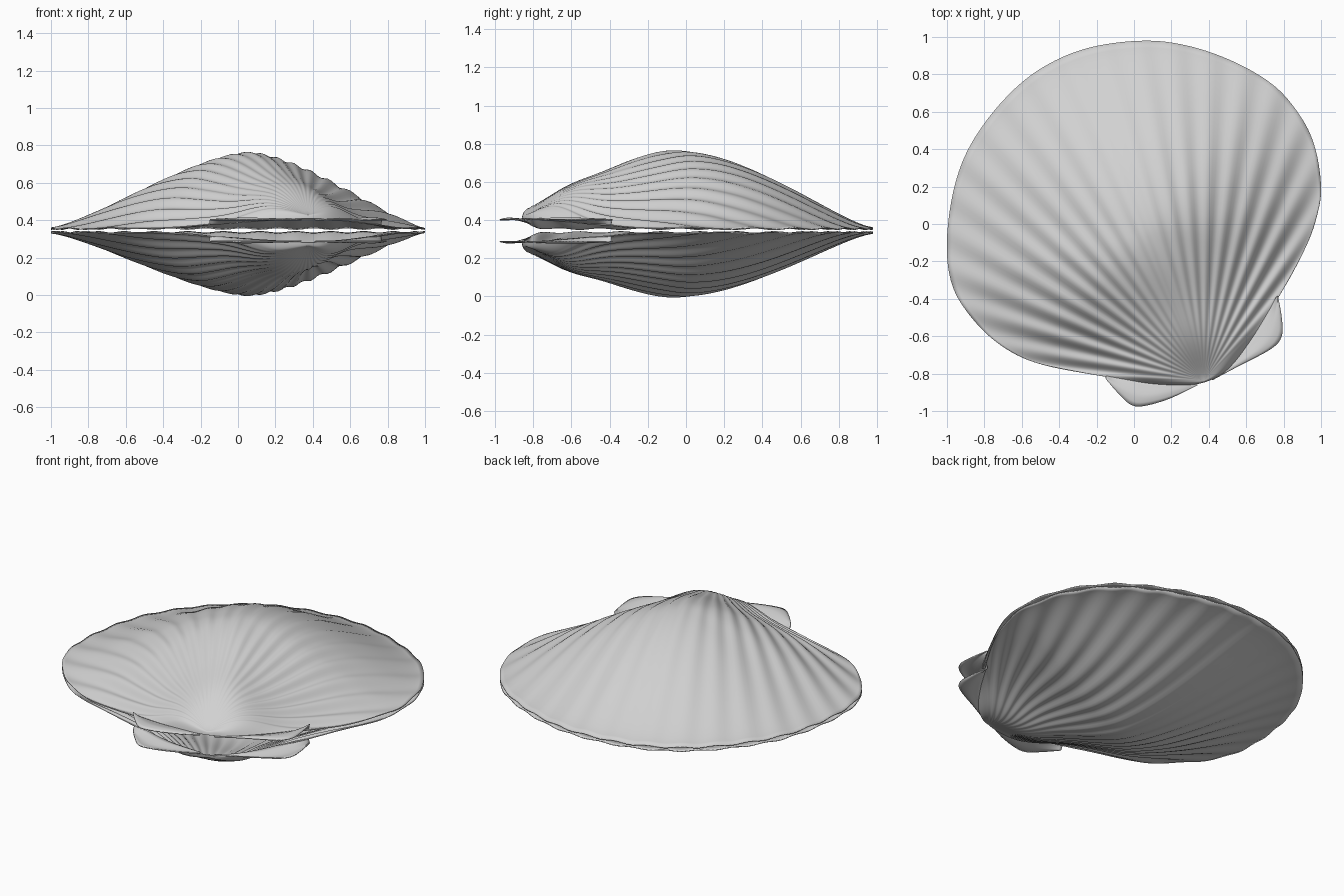
import bpy, math
from mathutils import Vector

if "Cube" in bpy.data.objects:
    bpy.data.objects.remove(bpy.data.objects["Cube"])

MID = 0.345                      # height of the plane between the two valves
BEAK = Vector((0.375, -0.835))   # point the ribs fan out from
PEAK = Vector((0.05, -0.05))     # top of the dome
RIBS = 22

shell = bpy.data.materials.new("shell_grey")
shell.diffuse_color = (0.64, 0.64, 0.64, 1)
shell.use_nodes = True
shell.node_tree.nodes["Principled BSDF"].inputs["Base Color"].default_value = shell.diffuse_color

# Outline of a valve seen from above, from the beak round to the beak
OUTLINE = [(0.42, -.83), (.52, -.76), (.64, -.6), (.78, -.38), (.92, -.12), (.98, .05),
           (1, .2), (.97, .4), (.9, .56), (.76, .73), (.55, .86), (.3, .95), (.05, .98),
           (-.25, .94), (-.5, .83), (-.7, .66), (-.87, .43), (-.96, .2), (-1, -.08),
           (-.98, -.3), (-.9, -.46), (-.75, -.62), (-.56, -.73), (-.3, -.79),
           (-.1, -.825), (.1, -.855), (.3, -.86)]


def smooth_loop(pts, steps):
    """Closed Catmull-Rom curve through the points."""
    p, n, out = [Vector(q) for q in pts], len(pts), []
    for i in range(n):
        a, b, c, d = p[i - 1], p[i], p[(i + 1) % n], p[(i + 2) % n]
        for k in range(steps):
            t = k / steps
            out.append(0.5 * (2 * b + (c - a) * t + (2 * a - 5 * b + 4 * c - d) * t * t
                              + (3 * b - a - 3 * c + d) * t ** 3))
    return out


def smooth_path(pts, steps=4):
    """Open version: pad both ends, then drop the closing segments."""
    loop = smooth_loop([pts[0]] + pts + [pts[-1]], steps)
    return loop[steps:-2 * steps] + [Vector(pts[-1])]


RIM = smooth_loop(OUTLINE, 9)


def reach(angle):
    """Distance from the dome peak to the rim in one direction."""
    d = Vector((math.cos(angle), math.sin(angle)))
    best = 0.01
    for i, b in enumerate(RIM):
        a = RIM[i - 1]
        e = b - a
        den = d.x * e.y - d.y * e.x
        if abs(den) < 1e-9:
            continue
        q = a - PEAK
        r = (q.x * e.y - q.y * e.x) / den
        s = (q.x * d.y - q.y * d.x) / den
        if r > 0 and -1e-6 <= s <= 1 + 1e-6:
            best = max(best, r)
    return best


BINS = 720
REACH = [reach(2 * math.pi * k / BINS) for k in range(BINS)]


def rim_height(p):
    d = (p - BEAK).length
    return 0.013 + 0.05 * math.exp(-(d / 0.55) ** 2)


def height(p, u, angle, dome):
    """Height above the middle plane: rim, dome, beak swelling and ribs."""
    q = p - PEAK
    around = math.atan2(q.y, q.x)
    k = (around / (2 * math.pi) % 1) * BINS
    i = int(k) % BINS
    r = REACH[i] + (REACH[(i + 1) % BINS] - REACH[i]) * (k - int(k))
    rho = min(1, q.length / r)
    power = 1.6 + 0.2 * math.sin(around) ** 2 - 0.1 * max(0, -math.cos(around)) ** 2
    z = rim_height(p) + dome * (1 - rho ** power) ** 1.4
    d = (p - BEAK).length
    z += 0.05 * math.exp(-((d - 0.2) / 0.2) ** 2) * (1 - u ** 3)
    w = (angle - 113) / 65
    fade = max(0, min(1, (1.06 - abs(w)) / 0.1))
    grow = min(1, d / 0.85)
    grow = grow * grow * (3 - 2 * grow)
    amp = 0.015 * grow * (0.3 + 0.7 * min(1, abs(w))) * (1 - 0.35 * min(1, d / 1.9))
    amp = amp * (1 - u ** 5) + 0.004 * u ** 5 * min(1, d)
    return z + amp * fade * math.cos(math.pi * RIBS * (w - 0.1 * w ** 3))


def finish(name, verts, faces, side, thick):
    if side < 0:
        faces = [f[::-1] for f in faces]
    me = bpy.data.meshes.new(name)
    me.from_pydata([(x, y, MID + side * z) for x, y, z in verts], [], faces)
    me.materials.append(shell)
    ob = bpy.data.objects.new(name, me)
    bpy.context.collection.objects.link(ob)
    m = ob.modifiers.new("thickness", "SOLIDIFY")
    m.thickness, m.offset = thick, -1
    bpy.context.view_layer.objects.active = ob
    ob.select_set(True)
    bpy.ops.object.shade_smooth_by_angle(angle=math.radians(50))
    ob.select_set(False)


def valve(name, side, dome):
    rings, n = 48, len(RIM)
    verts = [(BEAK.x, BEAK.y, height(BEAK, 0, 113, dome))]
    for j in range(1, rings + 1):
        u = j / rings
        for r in RIM:
            p = BEAK.lerp(r, u)
            e = r - BEAK
            ang = math.degrees(math.atan2(e.y, e.x))
            if ang < -90:
                ang += 360
            verts.append((p.x, p.y, height(p, u, ang, dome)))
    faces = [(0, 1 + i, 1 + (i + 1) % n) for i in range(n)]
    for j in range(rings - 1):
        a, b = 1 + j * n, 1 + (j + 1) * n
        faces += [(a + i, b + i, b + (i + 1) % n, a + (i + 1) % n) for i in range(n)]
    finish(name, verts, faces, side, 0.006)


# Hinge ears: strips from the shell edge (inner) to the ear outline (outer)
EARS = {
    "left": ([(-.15, -.81), (-.06, -.82), (.04, -.835), (.12, -.845), (.22, -.845), (.33, -.845)],
             [(-.15, -.83), (-.08, -.91), (-.01, -.97), (.07, -.97), (.2, -.93), (.34, -.862)]),
    "right": ([(.41, -.825), (.5, -.76), (.58, -.67), (.65, -.57), (.71, -.47), (.76, -.39)],
              [(.42, -.835), (.55, -.765), (.73, -.67), (.79, -.6), (.79, -.5), (.77, -.385)]),
}


def ear(name, inner, outer, side):
    inner, outer = smooth_path(inner), smooth_path(outer)
    rows, verts, faces, n = 6, [], [], len(inner)
    for i, (a, b) in enumerate(zip(inner, outer)):
        for j in range(rows + 1):
            t = j / rows
            p = a.lerp(b, t)
            # follow the valve rim on the inside, lift to the flat ear outside
            lift = 0.06 + 0.01 * math.sin(math.pi * i / (n - 1)) * math.sin(math.pi * t)
            z = rim_height(a) + (lift - rim_height(a)) * min(1, 1.6 * t)
            verts.append((p.x, p.y, z))
    s = rows + 1
    for i in range(n - 1):
        for j in range(rows):
            k = i * s + j
            faces.append((k, k + 1, k + s + 1, k + s))
    finish(name, verts, faces, side, 0.006)


for label, side, dome in (("upper", 1, 0.4), ("lower", -1, 0.33)):
    valve(label + "_valve", side, dome)
    for which, (inner, outer) in EARS.items():
        ear(f"{label}_{which}_ear", inner, outer, side)
